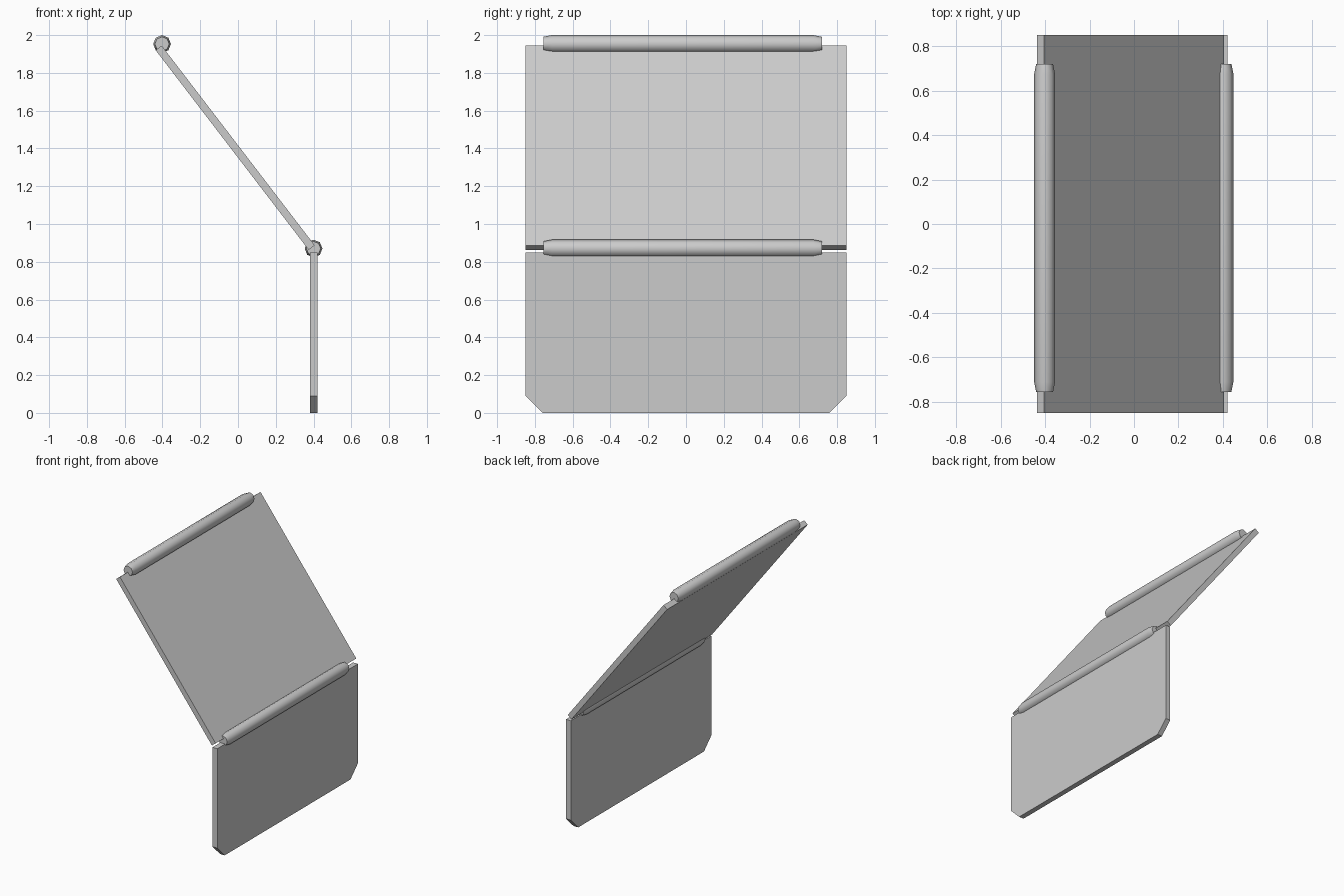
import bpy, bmesh, math
from mathutils import Matrix

cube = bpy.data.objects.get("Cube")
if cube:
    bpy.data.objects.remove(cube, do_unlink=True)

grey = bpy.data.materials.new("plain_grey")
grey.use_nodes = True
colour = (0.6, 0.6, 0.6, 1)
grey.diffuse_color = colour
grey.node_tree.nodes["Principled BSDF"].inputs["Base Color"].default_value = colour


def add_object(name, bm):
    bmesh.ops.recalc_face_normals(bm, faces=bm.faces)
    mesh = bpy.data.meshes.new(name)
    bm.to_mesh(mesh)
    bm.free()
    mesh.materials.append(grey)
    obj = bpy.data.objects.new(name, mesh)
    bpy.context.collection.objects.link(obj)
    return obj


def panel(name, outline, thickness, location, tilt=0):
    """Flat (y, z) outline given thickness along x, then tilted about y."""
    bm = bmesh.new()
    face = bm.faces.new([bm.verts.new((-thickness / 2, y, z)) for y, z in outline])
    ext = bmesh.ops.extrude_face_region(bm, geom=[face])
    verts = [v for v in ext["geom"] if isinstance(v, bmesh.types.BMVert)]
    bmesh.ops.translate(bm, verts=verts, vec=(thickness, 0, 0))
    bm.transform(Matrix.Rotation(tilt, 4, "Y"))
    obj = add_object(name, bm)
    obj.location = location
    return obj


def roller(name, x, z, sides=8):
    """Bar along y with tapered, capped ends."""
    profile = [(-0.755, 0.038), (-0.71, 0.047), (0.675, 0.047), (0.72, 0.038)]
    bm = bmesh.new()
    rings = []
    for y, r in profile:
        rings.append([bm.verts.new((r * math.cos(a), y, r * math.sin(a)))
                      for a in (math.tau * i / sides for i in range(sides))])
    for a, b in zip(rings, rings[1:]):
        for i in range(sides):
            j = (i + 1) % sides
            bm.faces.new((a[i], a[j], b[j], b[i])).smooth = True
    bm.faces.new(rings[0])
    bm.faces.new(rings[-1])
    # Crisp rims around the end caps
    for e in bm.edges:
        if any(len(f.verts) == sides for f in e.link_faces):
            e.smooth = False
    obj = add_object(name, bm)
    obj.location = (x, 0, z)
    return obj


# Upright panel with clipped bottom corners
panel("lower_panel",
      [(-0.76, 0), (0.76, 0), (0.85, 0.09), (0.85, 0.85), (-0.85, 0.85), (-0.85, 0.09)],
      0.04, (0.4, 0, 0))

# Sloping panel, leaning towards -x
low, high = (0.39, 0.875), (-0.42, 1.932)
dx, dz = high[0] - low[0], high[1] - low[1]
length = math.hypot(dx, dz)
panel("upper_panel",
      [(-0.85, 0), (0.85, 0), (0.85, length), (-0.85, length)],
      0.04, (low[0], 0, low[1]), math.atan2(dx, dz))

# Bars along the fold and the top edge
roller("fold_bar", 0.4, 0.87)
roller("top_bar", -0.402, 1.953)
